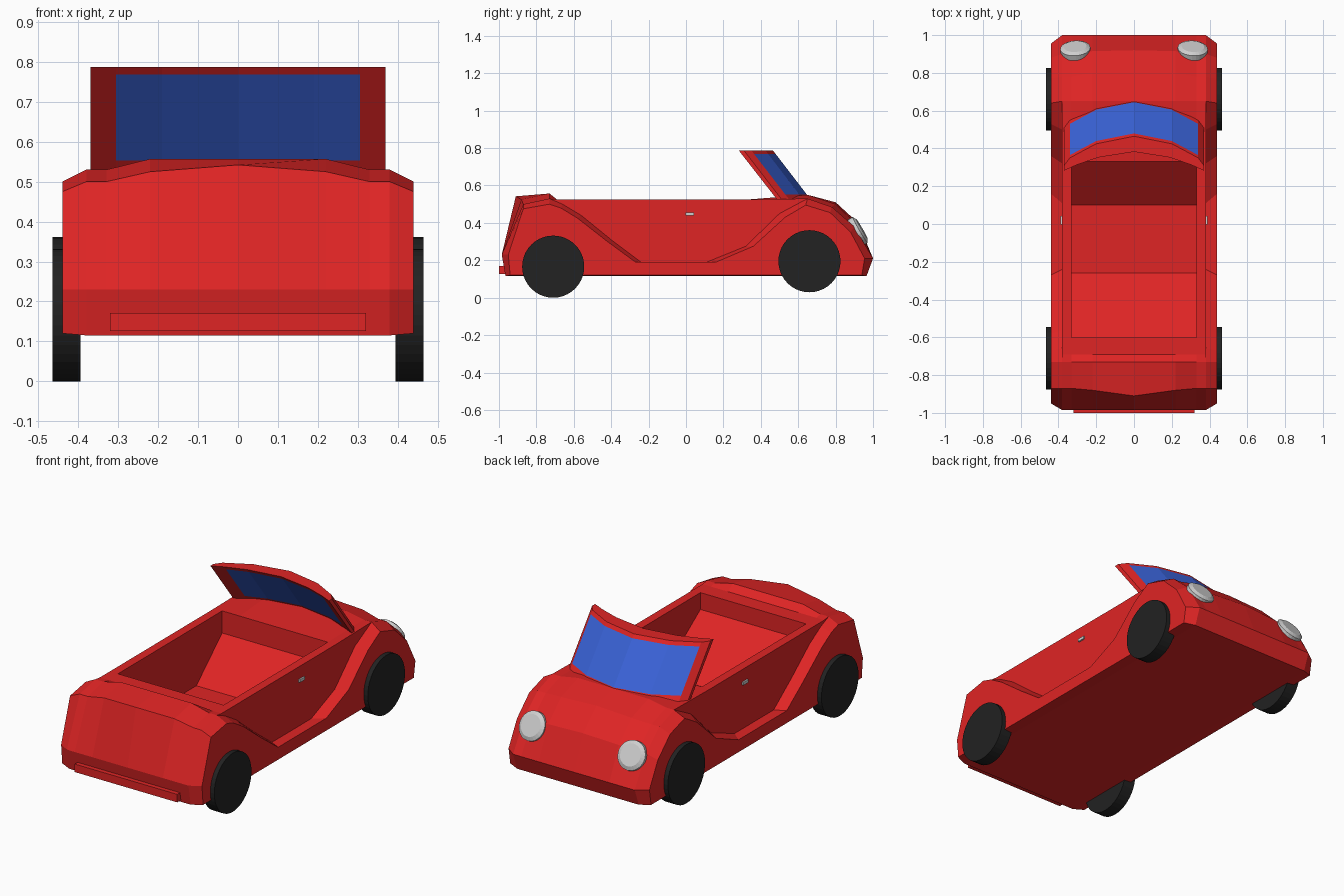
import bpy, bmesh, math
from mathutils import Vector

if "Cube" in bpy.data.objects:
    bpy.data.objects.remove(bpy.data.objects["Cube"])


def material(name, rgb):
    m = bpy.data.materials.new(name)
    m.diffuse_color = (*rgb, 1)
    m.use_nodes = True
    m.node_tree.nodes["Principled BSDF"].inputs["Base Color"].default_value = m.diffuse_color
    return m


RED = material("red paint", (0.74, 0.018, 0.018))
BLUE = material("blue glass", (0.042, 0.125, 0.69))
BLACK = material("black rubber", (0.016, 0.016, 0.016))
GREY = material("light grey", (0.62, 0.62, 0.62))


def finish(bm, name, mats):
    bmesh.ops.remove_doubles(bm, verts=bm.verts, dist=0.0005)
    bmesh.ops.recalc_face_normals(bm, faces=bm.faces)
    me = bpy.data.meshes.new(name)
    bm.to_mesh(me)
    bm.free()
    ob = bpy.data.objects.new(name, me)
    for m in mats:
        me.materials.append(m)
    bpy.context.collection.objects.link(ob)
    return ob


def loft(name, half, mats, rule=lambda i, j: 0):
    """Skin closed rings; half runs from the centre outwards and is mirrored."""
    rings = [[(-x, y, z) for x, y, z in r] for r in half[:0:-1]] + half
    bm = bmesh.new()
    vs = [[bm.verts.new(p) for p in r] for r in rings]
    n = len(rings[0])
    for i in range(len(vs) - 1):
        for j in range(n):
            k = (j + 1) % n
            f = bm.faces.new((vs[i][j], vs[i][k], vs[i + 1][k], vs[i + 1][j]))
            f.material_index = rule(i, j)
    bm.faces.new(vs[0])
    bm.faces.new(vs[-1])
    return finish(bm, name, mats)


def box(name, centre, size, mat):
    bm = bmesh.new()
    bmesh.ops.create_cube(bm, size=1)
    for v in bm.verts:
        v.co = Vector(a * b + c for a, b, c in zip(v.co, size, centre))
    return finish(bm, name, [mat])


# body: side profiles (y, z) for tail, middle and nose at several widths
def tail(y2, z2, z3):
    return [(-.965, .115), (-.985, .23), (y2, z2), (-.73, z3)]


def nose(z0, y1, z1, y2, z2):
    return [(.65, z0), (y1, z1), (y2, z2), (1.0, .21), (.965, .115)]


trench = [(-.69, .525), (-.6, .525), (-.6, .43), (-.26, .19),
          (.1, .19), (.33, .40), (.33, .525)]
rim = [(-.69, .525), (-.6, .525), (-.45, .525), (-.26, .525),
       (.1, .525), (.25, .525), (.33, .525)]
fender_in = [(-.66, .50), (-.56, .44), (-.4, .31), (-.24, .19),
             (.11, .19), (.32, .275), (.5, .45)]
fender_out = [(-.67, .48), (-.58, .425), (-.42, .30), (-.27, .19),
              (.16, .19), (.36, .275), (.53, .43)]
tail_edge, nose_edge = tail(-.87, .5, .53), nose(.53, .78, .485, .9, .38)
tail_out = [(-.94, .12), (-.95, .23), (-.87, .475), (-.73, .5)]
nose_out = [(.64, .495), (.77, .455), (.88, .35), (.955, .21), (.94, .12)]
sections = [
    (0, tail(-.91, .542, .557) + trench + nose(.55, .80, .51, .92, .40)),
    (.22, tail(-.88, .525, .557) + trench + nose(.55, .80, .50, .915, .39)),
    (.33, tail_edge + trench + nose_edge),
    (.33, tail_edge + rim + nose_edge),
    (.38, tail_edge + rim + nose_edge),
    (.38, tail_edge + fender_in + nose_edge),
    (.44, tail_out + fender_out + nose_out)]
loft("body", [[(x, y, z) for y, z in p] for x, p in sections], [RED])

# rear bumper lip
box("rear_lip", (0, -.98, .148), (.64, .04, .045), RED)

# windscreen: curved leaning frame with glass faces front and back
rows = [.51, .553, .768, .787]
screen = []
for xf, yf, xb, yb in [(0, .655, 0, .575), (.2, .615, .19, .545),
                       (.34, .54, .305, .505), (.37, .50, .37, .475)]:
    front = [(xf, yf - .77 * (z - .54), z) for z in rows]
    back = [(xb, yb - .78 * (z - .54), z) for z in reversed(rows)]
    screen.append(front + back)
loft("windscreen", screen, [RED, BLUE],
     lambda i, j: int(1 <= i <= 4 and j in (1, 5)))


# round parts: short discs turned to face a direction
def disc(name, centre, axis, radii, depth, mat, segments):
    bm = bmesh.new()
    bmesh.ops.create_cone(bm, cap_ends=True, segments=segments, radius1=radii[0],
                          radius2=radii[1], depth=depth)
    q = Vector(axis).to_track_quat('Z', 'Y')
    for v in bm.verts:
        v.co = q @ v.co + Vector(centre)
    return finish(bm, name, [mat])


for s, side in ((-1, "left"), (1, "right")):
    # wheels
    for end, y, z in (("front", .66, .195), ("rear", -.71, .166)):
        disc(f"{end}_{side}_wheel", (s * .43, y, z), (s, 0, 0),
             (.166, .166), .07, BLACK, 40)
    # headlights: rim plus domed lens
    n = Vector((s * .06, .86, .5)).normalized()
    c = Vector((s * .31, .918, .355))
    disc(f"{side}_headlight_rim", c, n, (.08, .08), .03, GREY, 24)
    disc(f"{side}_headlight_lens", c + n * .02, n, (.08, .06), .012, GREY, 24)
    # door handles
    box(f"{side}_door_handle", (s * .383, .02, .447), (.012, .045, .016), GREY)
